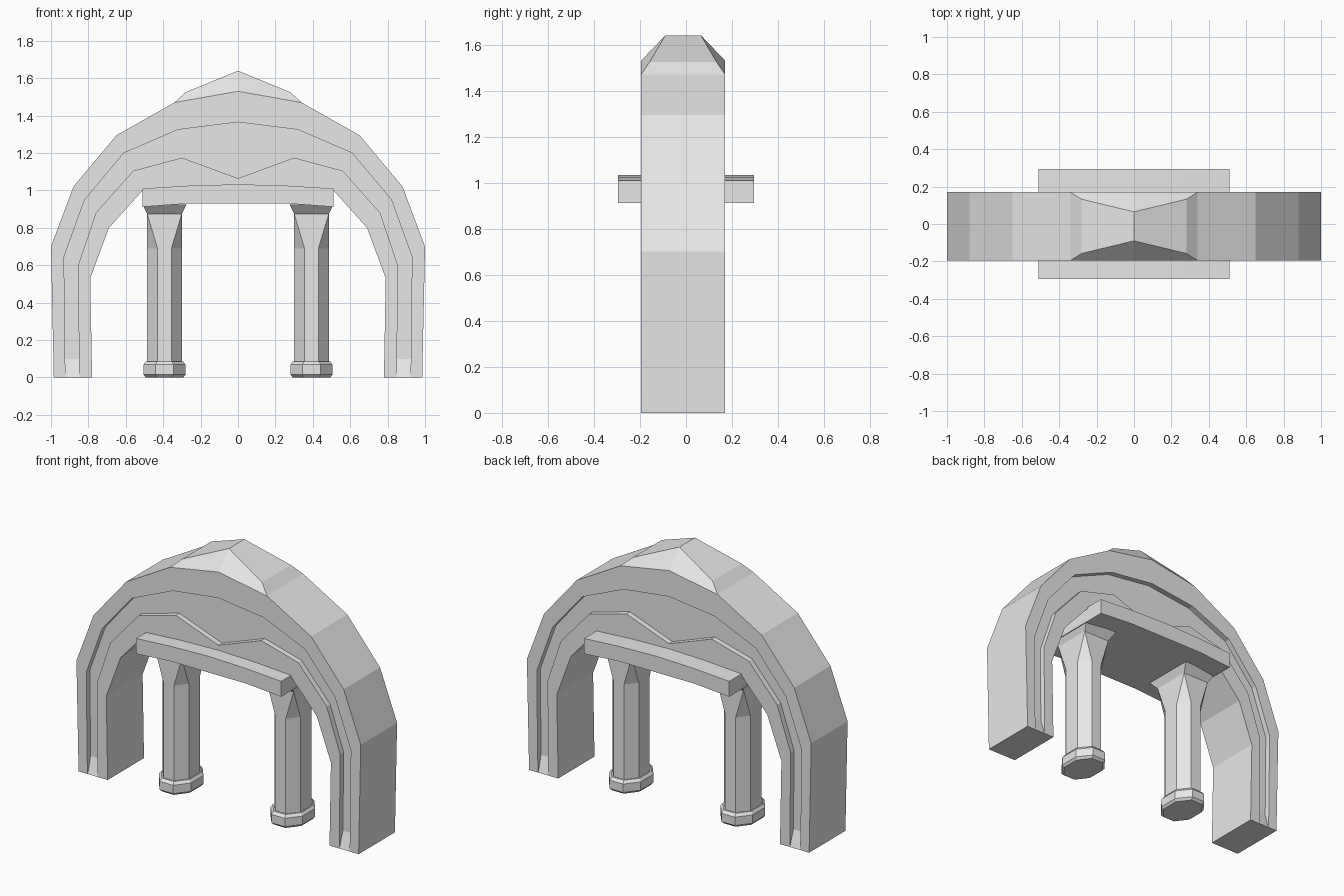
import bpy, bmesh

cube = bpy.data.objects.get("Cube")
if cube:
    bpy.data.objects.remove(cube)

stone = bpy.data.materials.new("pale_grey_stone")
stone.use_nodes = True
stone.diffuse_color = (0.8, 0.8, 0.8, 1)
stone.node_tree.nodes["Principled BSDF"].inputs["Base Color"].default_value = (0.8, 0.8, 0.8, 1)


def loft(name, rings):
    """Join closed rings of points into a capped solid."""
    bm = bmesh.new()
    loops = [[bm.verts.new(p) for p in ring] for ring in rings]
    n = len(loops[0])
    for a, b in zip(loops, loops[1:]):
        for i in range(n):
            j = (i + 1) % n
            bm.faces.new((a[i], a[j], b[j], b[i]))
    bm.faces.new(loops[0])
    bm.faces.new(loops[-1])
    bmesh.ops.remove_doubles(bm, verts=bm.verts, dist=0.0005)
    bmesh.ops.dissolve_degenerate(bm, edges=bm.edges, dist=0.0005)
    bmesh.ops.recalc_face_normals(bm, faces=bm.faces)
    mesh = bpy.data.meshes.new(name)
    bm.to_mesh(mesh)
    bm.free()
    mesh.materials.append(stone)
    obj = bpy.data.objects.new(name, mesh)
    bpy.context.collection.objects.link(obj)
    return obj


# Arch: cross-sections from foot to crown, each (x, z) from outside to inside
MID, HALF, GROOVE = -0.0125, 0.1825, 0.035
outer = [(.985, 0), (.987, .1), (1, .7), (.88, 1.02), (.65, 1.295), (.34, 1.47), (.34, 1.47), (0, 1.53)]
groove_out = [(.92, 0), (.925, .1), (.93, .645), (.82, .95), (.61, 1.2), (.32, 1.325), (.32, 1.325), (0, 1.365)]
groove_in = [(.85, 0), (.85, .1), (.855, .6), (.76, .88), (.56, 1.105), (.3, 1.175), (.3, 1.175), (0, 1.065)]
soffit = [(.78, 0), (.782, .1), (.79, .53), (.69, .8), (.51, 1.0), (.26, .97), (.26, .97), (0, .97)]
# The crown rises to a narrow ridge with a chamfer on each side
ridge = [(x, z, HALF) for x, z in outer[:6]] + [(.28, 1.525, .145), (0, 1.64, .0775)]


def arch_ring(i):
    depth = 0 if i == 0 else GROOVE        # groove fades out at the foot
    floor = HALF - depth
    side = [ridge[i], (*outer[i], HALF), (*groove_out[i], HALF), (*groove_out[i], floor),
            (*groove_in[i], floor), (*groove_in[i], HALF), (*soffit[i], HALF)]
    front = [(x, MID - w, z) for x, z, w in side]
    back = [(x, MID + w, z) for x, z, w in reversed(side)]
    return front + back


half = [arch_ring(i) for i in range(len(outer))]
other = [[(-x, y, z) for x, y, z in ring] for ring in reversed(half[:-1])]
loft("arch", half + other)

# Lintel: slightly bowed slab
lintel = [(-.51, .912, 1.01), (-.27, .93, 1.025), (0, .93, 1.033), (.27, .93, 1.025), (.51, .912, 1.01)]
loft("lintel", [[(x, -.295, lo), (x, .295, lo), (x, .295, hi), (x, -.295, hi)] for x, lo, hi in lintel])


def octagon(cx, z, hx, hy, fx, fy):
    """Ring with half sizes hx, hy and flat half widths fx, fy."""
    pts = [(hx, -fy), (hx, fy), (fx, hy), (-fx, hy), (-hx, fy), (-hx, -fy), (-fx, -hy), (fx, -hy)]
    return [(cx + x, y - .01, z) for x, y in pts]


# Columns: octagonal shaft turning square under a flared capital
for side, cx in (("left", .393), ("right", -.393)):
    loft(side + "_column_base", [
        octagon(cx, 0, .1, .133, .042, .058),
        octagon(cx, .015, .1125, .148, .047, .064),
        octagon(cx, .068, .1125, .148, .047, .064),
        octagon(cx, .085, .1, .133, .042, .058)])
    loft(side + "_column_shaft", [
        octagon(cx, .07, .0925, .125, .037, .055),
        octagon(cx, .69, .0925, .125, .037, .055),
        octagon(cx, .875, .0925, .125, .0925, .125)])
    loft(side + "_column_capital", [
        octagon(cx, .875, .0925, .125, .0925, .125),
        octagon(cx, .925, .1175, .17, .1175, .17)])
